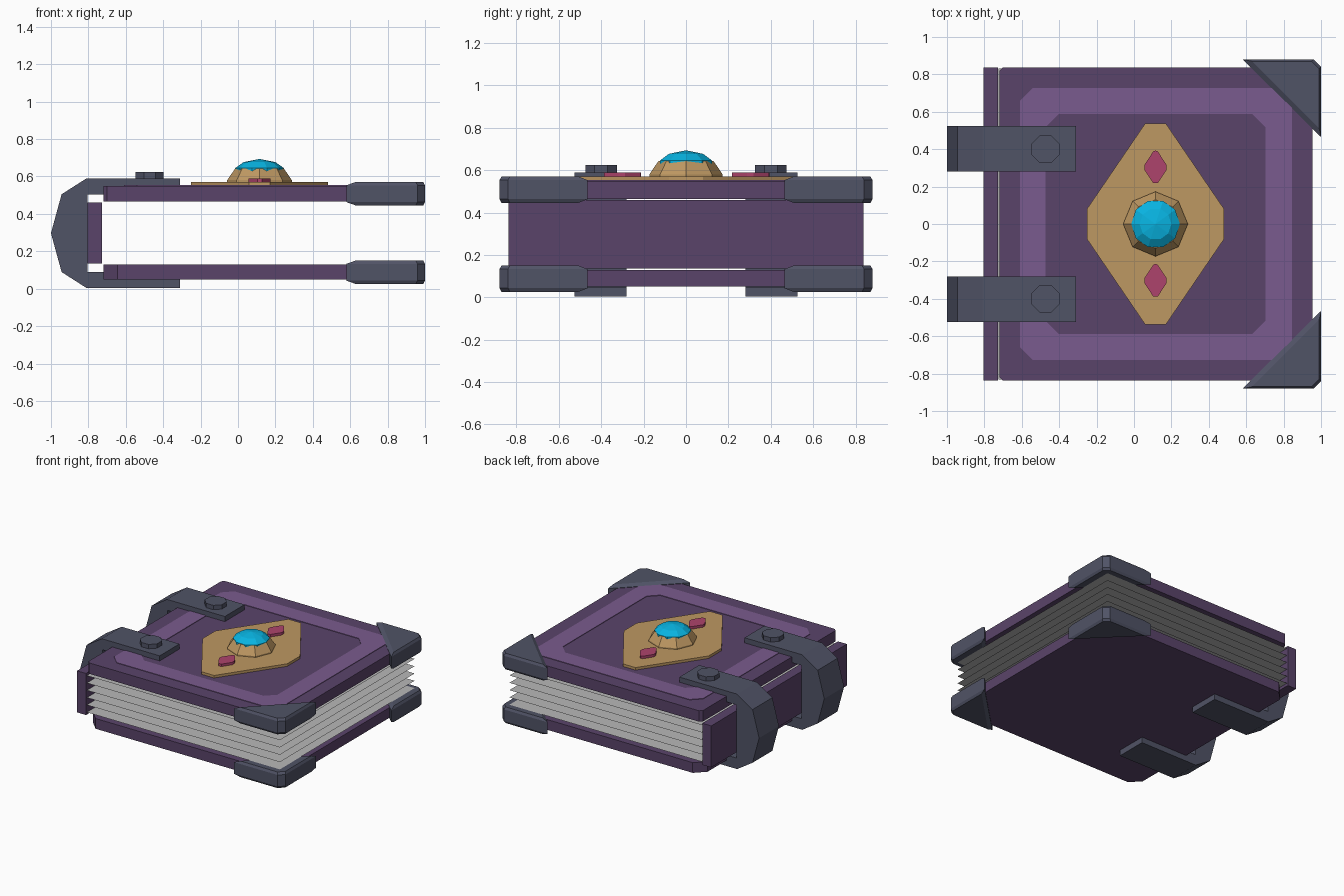
import bpy, math

if "Cube" in bpy.data.objects:
    bpy.data.objects.remove(bpy.data.objects["Cube"])

def mat(name, r, g, b):
    m = bpy.data.materials.new(name)
    lin = [(c / 255 / 12.92) if c < 11 else ((c / 255 + 0.055) / 1.055) ** 2.4 for c in (r, g, b)]
    m.diffuse_color = (*lin, 1)
    m.use_nodes = True
    m.node_tree.nodes["Principled BSDF"].inputs["Base Color"].default_value = m.diffuse_color
    return m

PURPLE = mat("dark purple leather", 90, 68, 106)
LILAC = mat("light purple trim", 122, 91, 142)
STEEL = mat("grey metal", 80, 83, 102)
GOLD = mat("gold", 190, 152, 98)
CYAN = mat("cyan gem", 8, 180, 226)
RED = mat("red gem", 174, 68, 108)
PAPER = mat("paper", 184, 184, 184)

def mesh(name, verts, faces, m):
    me = bpy.data.meshes.new(name)
    me.from_pydata(verts, [], faces)
    me.validate()
    me.materials.append(m)
    ob = bpy.data.objects.new(name, me)
    bpy.context.collection.objects.link(ob)
    # consistent outward normals
    import bmesh
    bm = bmesh.new()
    bm.from_mesh(me)
    bmesh.ops.recalc_face_normals(bm, faces=bm.faces)
    bm.to_mesh(me)
    bm.free()
    return ob

def loft(name, rings, m):
    """Closed solid through rings of equal point count."""
    n = len(rings[0])
    verts = [p for r in rings for p in r]
    faces = [tuple(range(n)), tuple(range(len(verts) - n, len(verts)))]
    for k in range(len(rings) - 1):
        for i in range(n):
            j = (i + 1) % n
            faces.append((k * n + i, k * n + j, (k + 1) * n + j, (k + 1) * n + i))
    return mesh(name, verts, faces, m)

def at_z(pts, z):
    return [(x, y, z) for x, y in pts]

def slab(name, pts, z0, z1, m):
    return loft(name, [at_z(pts, z0), at_z(pts, z1)], m)

def chamfered(x0, x1, y, c, cr=None):
    """Rectangle with cut corners: c on the left, cr on the right."""
    r = c if cr is None else cr
    return [(x0 + c, -y), (x1 - r, -y), (x1, -y + r), (x1, y - r),
            (x1 - r, y), (x0 + c, y), (x0, y - c), (x0, -y + c)]

def circle(cx, cy, r, n, turn=0.0):
    return [(cx + r * math.cos(turn + 2 * math.pi * i / n),
             cy + r * math.sin(turn + 2 * math.pi * i / n)) for i in range(n)]

# covers and spine
slab("top_cover", chamfered(-0.72, 0.955, 0.838, 0.02), 0.465, 0.55, PURPLE)
slab("bottom_cover", chamfered(-0.72, 0.955, 0.838, 0.075, 0.02), 0.05, 0.13, PURPLE)
slab("spine", [(-0.805, -0.838), (-0.728, -0.838), (-0.728, 0.838), (-0.805, 0.838)], 0.135, 0.46, PURPLE)

# loose sheets of paper
for i in range(6):
    z = 0.155 + i * 0.0572
    mesh(f"page_{i + 1}", [(-0.725, -0.832, z), (0.945, -0.832, z), (0.945, 0.832, z), (-0.725, 0.832, z)],
         [(0, 1, 2, 3)], PAPER)

# lighter frame on the front cover
outer = chamfered(-0.61, 0.845, 0.728, 0.07)
inner = chamfered(-0.472, 0.703, 0.588, 0.07)
verts = at_z(outer, 0.549) + at_z(outer, 0.554) + at_z(inner, 0.554) + at_z(inner, 0.549)
faces = [(k * 8 + i, k * 8 + (i + 1) % 8, (k + 1) % 4 * 8 + (i + 1) % 8, (k + 1) % 4 * 8 + i)
         for k in range(4) for i in range(8)]
mesh("cover_frame", verts, faces, LILAC)

# metal corners
tri = [(0.58, 0.88), (0.96, 0.88), (1.0, 0.84), (1.0, 0.465)]
cap = [(0.63, 0.87), (0.95, 0.87), (0.99, 0.83), (0.99, 0.51)]
for s, side in ((1, "back"), (-1, "front")):
    for z, level in ((0.508, "top"), (0.088, "bottom")):
        rings = [[(x, y * s, z + dz) for x, y in p]
                 for p, dz in ((cap, -0.063), (tri, -0.045), (tri, 0.045), (cap, 0.063))]
        loft(f"{level}_{side}_corner", rings, STEEL)

# straps around the spine, with rivets
half = [(-0.31, 0.59), (-0.81, 0.59), (-0.943, 0.505), (-1.0, 0.297)]
half_in = [(-0.805, 0.505), (-0.72, 0.505), (-0.72, 0.545), (-0.31, 0.545)]
flip = lambda pts: [(x, 0.594 - z) for x, z in reversed(pts)]
profile = half + flip(half[:3]) + flip(half_in) + half_in
for s, side in ((1, "back"), (-1, "front")):
    loft(f"{side}_strap", [[(x, s * y, z) for x, z in profile] for y in (0.28, 0.525)], STEEL)
    slab(f"{side}_rivet", circle(-0.473, 0.4 * s, 0.08, 8, math.pi / 8), 0.58, 0.624, STEEL)
    # small red gems
    d = [(0, 0.09), (0.012, 0.085), (0.058, 0.015), (0.058, -0.015), (0.012, -0.085),
         (-0.012, -0.085), (-0.058, -0.015), (-0.058, 0.015), (-0.012, 0.085)]
    slab(f"{side}_small_gem", [(0.115 + x, 0.303 * s + y) for x, y in d], 0.56, 0.59, RED)

# gold plate and gem setting
plate = [(0.06, 0.538), (0.17, 0.538), (0.482, 0.08), (0.482, -0.08),
         (0.17, -0.538), (0.06, -0.538), (-0.252, -0.08), (-0.252, 0.08)]
slab("gold_plate", plate, 0.549, 0.57, GOLD)
loft("gem_setting", [at_z(circle(0.115, 0, r, 8), z) for r, z in ((0.173, 0.565), (0.173, 0.58), (0.13, 0.643))], GOLD)

# domed central gem
loft("large_gem", [at_z(circle(0.115, 0, r, 10), z)
                   for r, z in ((0.13, 0.63), (0.13, 0.645), (0.085, 0.677), (0.003, 0.693))], CYAN)
